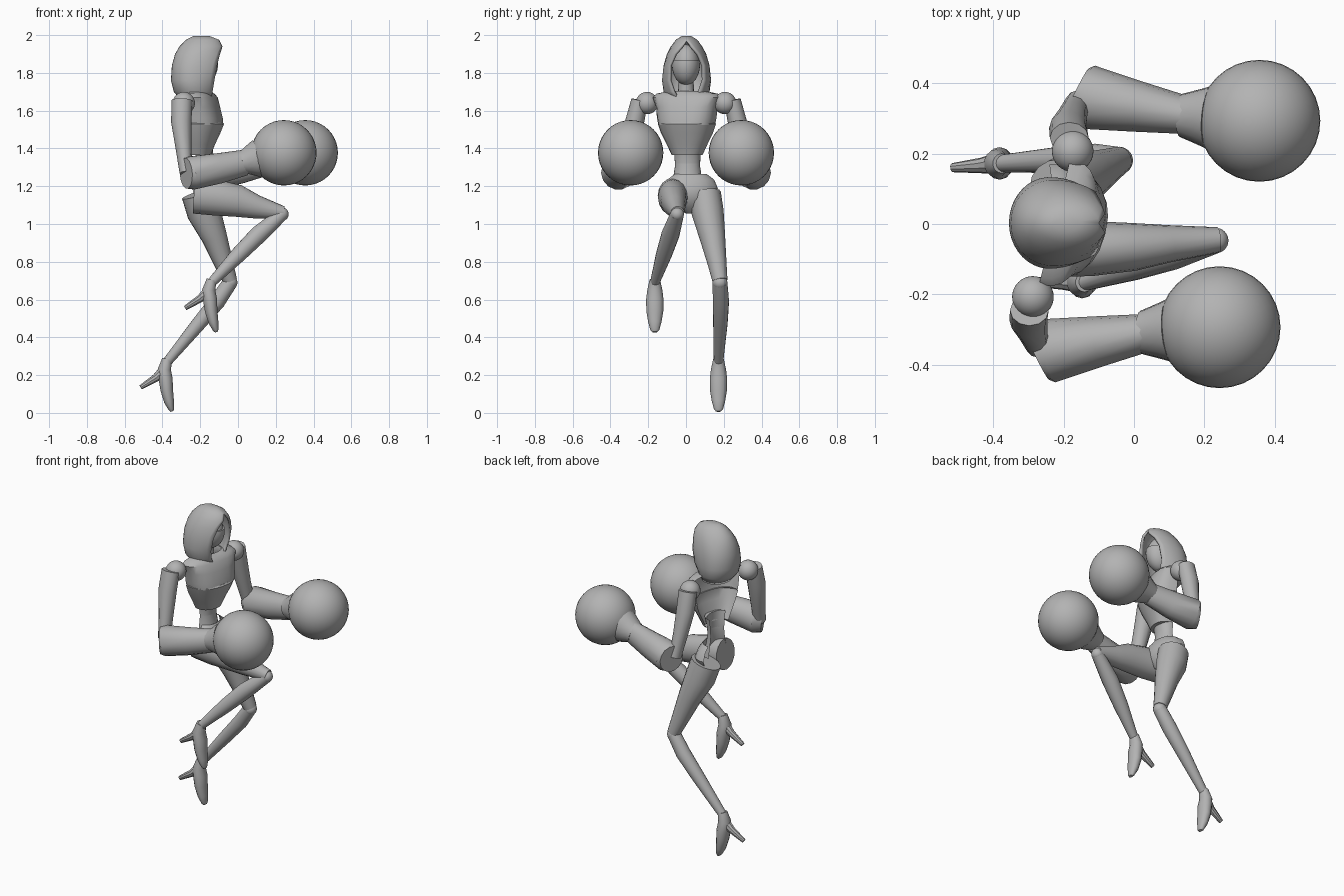
import bpy, bmesh
from math import sin, cos, pi, asin, radians
from mathutils import Vector, Matrix

cube = bpy.data.objects.get("Cube")
if cube:
    bpy.data.objects.remove(cube, do_unlink=True)

grey = bpy.data.materials.new("plain_grey")
grey.use_nodes = True
grey.diffuse_color = (0.45, 0.45, 0.45, 1)
grey.node_tree.nodes["Principled BSDF"].inputs["Base Color"].default_value = (0.45, 0.45, 0.45, 1)


def finish(name, bm, angle=35):
    bmesh.ops.recalc_face_normals(bm, faces=bm.faces)
    mesh = bpy.data.meshes.new(name)
    bm.to_mesh(mesh)
    bm.free()
    mesh.materials.append(grey)
    ob = bpy.data.objects.new(name, mesh)
    bpy.context.collection.objects.link(ob)
    bpy.ops.object.select_all(action='DESELECT')
    ob.select_set(True)
    bpy.context.view_layer.objects.active = ob
    bpy.ops.object.shade_smooth_by_angle(angle=radians(angle))
    return ob


def skin(name, rings, angle=35):
    """Closed loft through equal rings of points, capped at both ends."""
    bm = bmesh.new()
    rows = [[bm.verts.new(p) for p in ring] for ring in rings]
    n = len(rows[0])
    for a, b in zip(rows, rows[1:]):
        for i in range(n):
            j = (i + 1) % n
            bm.faces.new((a[i], a[j], b[j], b[i]))
    bm.faces.new(rows[0])
    bm.faces.new(rows[-1])
    return finish(name, bm, angle)


def tube(name, stations, sides=16):
    """Limb along a path; each station is x, y, z, side radius, optional depth radius."""
    pts = [Vector(s[:3]) for s in stations]
    whole = (pts[-1] - pts[0]).normalized()
    ref = Vector((1, 0, 0)) if abs(whole.z) > 0.7 else Vector((0, 0, 1))
    rings = []
    for k, s in enumerate(stations):
        t = (pts[min(k + 1, len(pts) - 1)] - pts[max(k - 1, 0)]).normalized()
        side = t.cross(ref).normalized()
        up = side.cross(t)
        ra, rb = s[3], s[-1]
        rings.append([pts[k] + side * ra * cos(2 * pi * i / sides) + up * rb * sin(2 * pi * i / sides)
                      for i in range(sides)])
    return skin(name, rings)


def body(name, levels, cx, cy, yaw, power=0.75, sides=24):
    """Horizontal sections; each level is z, back, front, half width."""
    turn = Matrix.Rotation(radians(yaw), 3, 'Z')
    rings = []
    for z, back, front, half in levels:
        ring = []
        for i in range(sides):
            c, s = cos(2 * pi * i / sides), sin(2 * pi * i / sides)
            f = abs(c) ** power * (front if c > 0 else back)
            w = abs(s) ** power * half * (1 if s > 0 else -1)
            ring.append(turn @ Vector((f, w, 0)) + Vector((cx, cy, z)))
        rings.append(ring)
    return skin(name, rings)


def ball(name, centre, size, cut=None):
    bm = bmesh.new()
    bmesh.ops.create_uvsphere(bm, u_segments=32, v_segments=20, radius=1)
    bmesh.ops.scale(bm, vec=size, verts=bm.verts)
    bmesh.ops.translate(bm, vec=centre, verts=bm.verts)
    if cut:
        geom = bm.verts[:] + bm.edges[:] + bm.faces[:]
        res = bmesh.ops.bisect_plane(bm, geom=geom, plane_co=(0, 0, cut),
                                     plane_no=(0, 0, 1), clear_outer=True)
        bmesh.ops.holes_fill(bm, edges=bm.edges)
    return finish(name, bm)


# Hood: shell with a pointed opening; rows are z, back, front edge, half width, opening
bm = bmesh.new()
rows = []
steps = 28
for z, back, front, half, gap in [
        (1.65, -.30, -.14, .09, .04), (1.70, -.34, -.135, .122, .07),
        (1.76, -.355, -.125, .13, .092), (1.84, -.35, -.11, .122, .09),
        (1.90, -.333, -.095, .104, .062), (1.94, -.31, -.082, .083, .026),
        (1.975, -.275, -.10, .057, 0), (1.995, -.235, -.15, .025, 0)]:
    cx = (back + front) / 2
    a = asin(gap / half)
    row = []
    for i in range(steps + 1):
        t = a + (2 * pi - 2 * a) * i / steps
        rx = (front - cx) / cos(a) if cos(t) > 0 else cx - back
        row.append(bm.verts.new((cx + rx * cos(t), half * sin(t) + .003, z)))
    rows.append(row)
for r, s in zip(rows, rows[1:]):
    for i in range(steps):
        bm.faces.new((r[i], r[i + 1], s[i + 1], s[i]))
bm.faces.new(rows[-1][:-1])
bmesh.ops.remove_doubles(bm, verts=bm.verts, dist=0.0005)
hood = finish("hood", bm, 50)
shell = hood.modifiers.new("cloth", 'SOLIDIFY')
shell.thickness = 0.014
shell.offset = -1

# Head, face mask and neck
ball("head", (-.20, 0, 1.845), (.085, .07, .105))
ball("face_mask", (-.196, 0, 1.845), (.09, .074, .11), cut=1.865)
tube("neck", [(-.23, 0, 1.64, .06), (-.22, 0, 1.70, .042), (-.21, 0, 1.78, .04)])

# Torso: shoulder yoke over fitted bodice, then waist and briefs
body("shoulder_yoke", [(1.525, .10, .142, .150), (1.56, .108, .138, .158), (1.62, .112, .122, .165),
                       (1.67, .105, .105, .185), (1.69, .085, .088, .165), (1.705, .06, .07, .09)],
     -.225, .008, -14)
body("bodice", [(1.365, .05, .08, .082), (1.42, .065, .10, .108), (1.48, .085, .128, .138),
                (1.53, .10, .148, .155), (1.538, .098, .142, .15)], -.225, .008, -14, .85)
body("waist", [(1.18, .08, .07, .09), (1.25, .06, .055, .075), (1.31, .052, .05, .066),
               (1.37, .05, .06, .07), (1.42, .05, .07, .08)], -.225, .008, 0, 1)
body("briefs", [(1.055, .035, .025, .025), (1.09, .075, .055, .07), (1.14, .10, .08, .125),
                (1.19, .10, .08, .145), (1.235, .082, .075, .125), (1.265, .062, .06, .085)],
     -.22, .025, 8, .9)


# Arms with oversized round fists
def arm(label, side, dx):
    def at(x, y, z, *r):
        return (x + dx, y * side, z, *r)
    ball(label + "_shoulder_joint", at(-.287, .207, 1.64), (.059, .059, .059))
    tube(label + "_upper_arm", [at(-.297, .245, 1.655, .045, .055), at(-.30, .272, 1.54, .05, .054),
                                at(-.288, .305, 1.40, .045, .042), at(-.275, .34, 1.27, .04, .034)], 12)
    tube(label + "_gauntlet", [at(-.275, .375, 1.268, .075, .082), at(-.245, .36, 1.27, .092, .09),
                               at(-.10, .333, 1.295, .072, .082), at(.035, .309, 1.325, .054, .07)], 14)
    tube(label + "_cuff", [at(.022, .308, 1.325, .062, .062), at(.04, .307, 1.33, .068, .068),
                           at(.08, .304, 1.34, .082, .09), at(.105, .302, 1.347, .092, .10)])
    ball(label + "_round_fist", at(.243, .293, 1.377), (.173, .173, .173))


arm("near", -1, 0)
arm("far", 1, .113)


# Legs: thigh, knee joint, shin and high-heeled shoe
def leg(label, thigh, shin, heel_y):
    tube(label + "_thigh", thigh)
    x, y, z, r = shin[0]
    ball(label + "_knee", (x, y, z), (r, r, r))
    tube(label + "_shin", shin)
    x, y, z, r = shin[-1]
    tube(label + "_shoe", [(x, y, z + .015, .028, .027), (x - .015, y, z - .04, .040, .036),
                           (x - .008, y, z - .09, .046, .038), (x - .002, y, z - .15, .045, .034),
                           (x + .01, y, z - .21, .035, .027), (x + .022, y, z - .25, .024, .016),
                           (x + .026, y, z - .262, .014, .008)], 14)
    tube(label + "_shoe_heel", [(x - .01, y, z - .04, .032), (x - .06, y + heel_y / 2, z - .085, .022),
                                (x - .14, y + heel_y, z - .135, .013)], 10)


leg("raised", [(-.23, -.065, 1.15, .085, .095), (-.12, -.07, 1.14, .078, .095),
               (0, -.065, 1.122, .068, .085), (.10, -.056, 1.09, .053, .062),
               (.24, -.045, 1.06, .036, .034)],
    [(.232, -.047, 1.052, .036), (.11, -.082, .945, .048), (0, -.118, .835, .042),
     (-.14, -.165, .69, .025)], 0)
leg("standing", [(-.21, .10, 1.16, .085, .09), (-.18, .115, 1.06, .085, .09),
                 (-.125, .14, .93, .068, .068), (-.075, .165, .79, .05, .05),
                 (-.042, .18, .70, .04, .038)],
    [(-.042, .18, .69, .039), (-.11, .185, .59, .043), (-.21, .182, .47, .038),
     (-.375, .172, .27, .025)], -.012)
